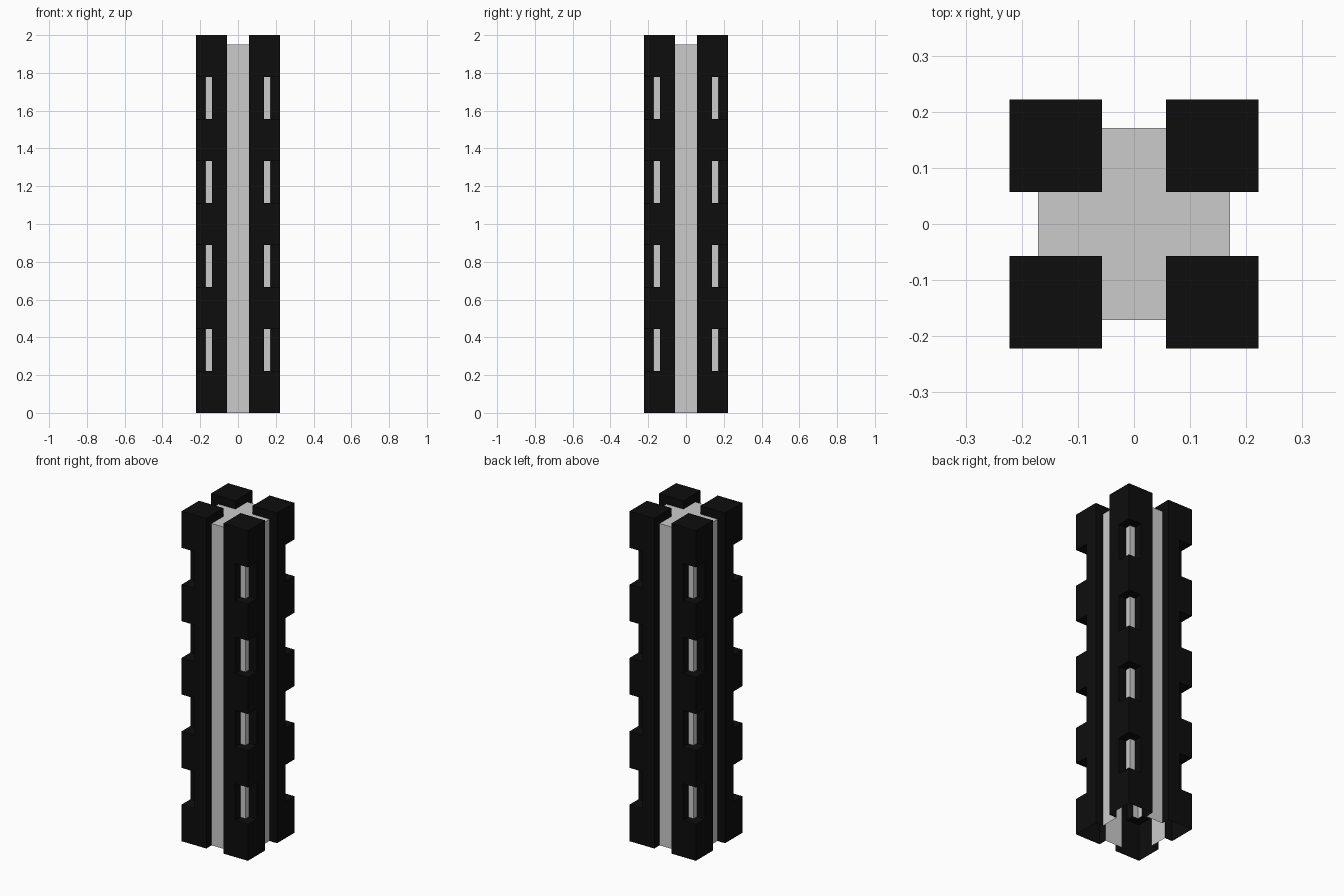
import bpy
import bmesh
import math

if "Cube" in bpy.data.objects:
    bpy.data.objects.remove(bpy.data.objects["Cube"])

OUT, CORE, NOTCH, GAP = 0.222, 0.171, 0.137, 0.057   # half-widths
STEP, CORE_TOP, TOP = 2 / 9, 1.95, 2.0               # heights

half = [GAP, NOTCH, CORE, OUT]
XY = [-v for v in reversed(half)] + half
Z = [k * STEP for k in range(9)] + [CORE_TOP, TOP]
GRID = (XY, XY, Z)


def material(name, value):
    m = bpy.data.materials.new(name)
    m.diffuse_color = (value, value, value, 1)
    m.use_nodes = True
    m.node_tree.nodes["Principled BSDF"].inputs["Base Color"].default_value = m.diffuse_color
    return m


def filled(cell):
    """Is this grid cell inside the pillar?"""
    for c, g in zip(cell, GRID):
        if c < 0 or c >= len(g) - 1:
            return False
    x, y, z = [abs((g[c] + g[c + 1]) / 2) for c, g in zip(cell, GRID)]
    in_core = x < CORE and y < CORE and z < CORE_TOP
    in_post = x > GAP and y > GAP
    notched = x > NOTCH and y > NOTCH and z < 8 * STEP and int(z / STEP) % 2 == 1
    return in_core or (in_post and not notched)


def add_face(bm, cell, axis, side):
    """Add the face of a cell on one side of one axis."""
    u, v = (axis + 1) % 3, (axis + 2) % 3
    pts = []
    for du, dv in ((0, 0), (1, 0), (1, 1), (0, 1)):
        p = list(cell)
        p[axis] += side
        p[u] += du
        p[v] += dv
        pts.append(bm.verts.new([g[i] for g, i in zip(GRID, p)]))
    bm.faces.new(pts if side else pts[::-1])


# Skin of the stepped solid, left open underneath
core, posts = bmesh.new(), bmesh.new()
for i in range(len(XY) - 1):
    for j in range(len(XY) - 1):
        for k in range(len(Z) - 1):
            if not filled((i, j, k)):
                continue
            for axis in range(3):
                for side in (0, 1):
                    n = [i, j, k]
                    n[axis] += 2 * side - 1
                    if filled(n) or n[2] < 0:
                        continue
                    plane = abs(GRID[axis][(i, j, k)[axis] + side])
                    pale = plane == (CORE_TOP if axis == 2 else CORE)
                    add_face(core if pale else posts, (i, j, k), axis, side)

# Pale core panels and black notched corner posts
for name, bm, mat in (("pale_core", core, material("pale grey", 0.6)),
                      ("notched_corner_posts", posts, material("black", 0.004))):
    bmesh.ops.remove_doubles(bm, verts=bm.verts, dist=1e-5)
    bmesh.ops.dissolve_limit(bm, angle_limit=math.radians(1),
                             verts=bm.verts, edges=bm.edges)
    mesh = bpy.data.meshes.new(name)
    bm.to_mesh(mesh)
    bm.free()
    mesh.materials.append(mat)
    bpy.context.collection.objects.link(bpy.data.objects.new(name, mesh))
